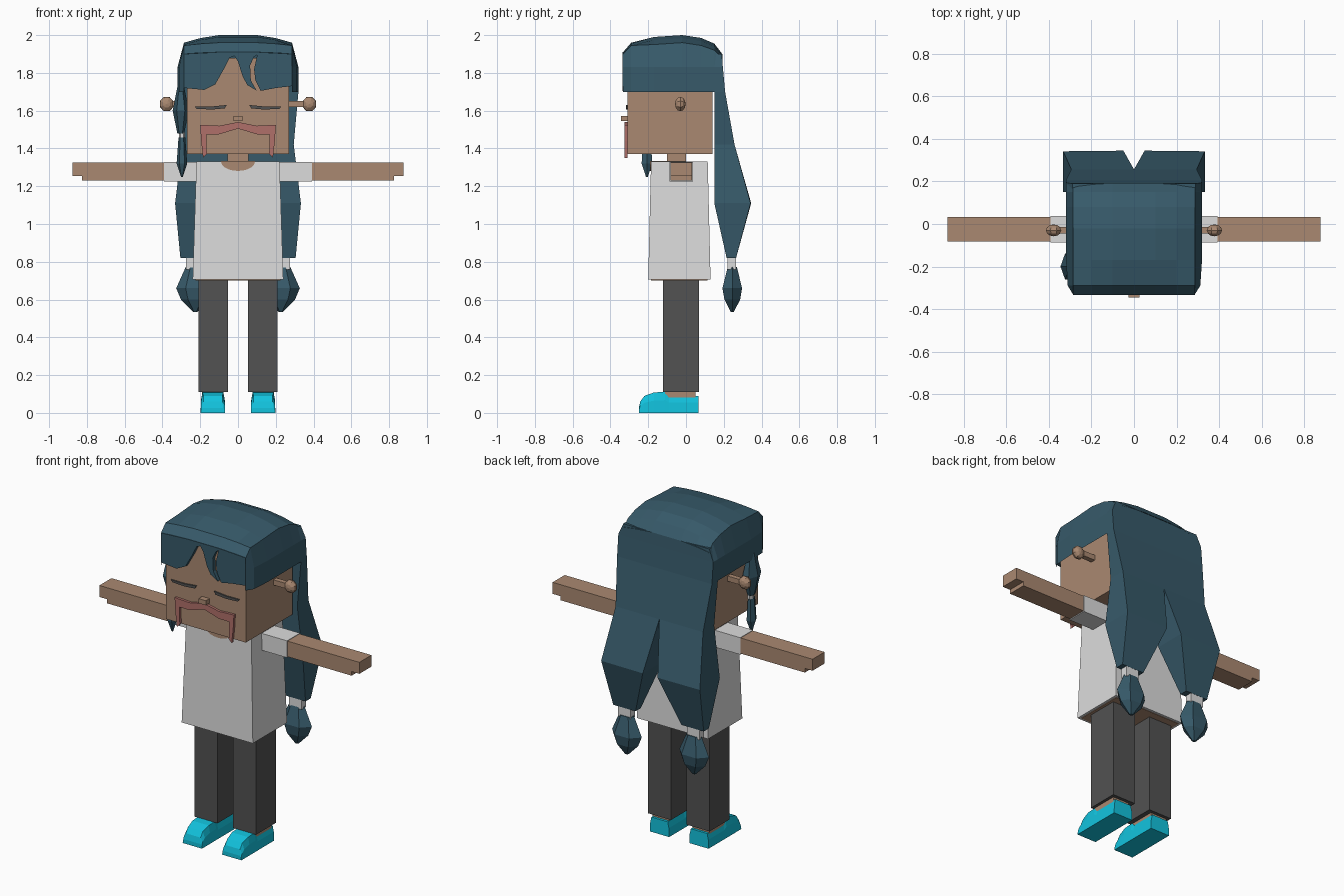
import bpy
import bmesh
from math import cos, sin, pi
from mathutils import Matrix

if "Cube" in bpy.data.objects:
    bpy.data.objects.remove(bpy.data.objects["Cube"])


def material(name, rgb):
    lin = [(c / 255 / 12.92) if c < 11 else ((c / 255 + 0.055) / 1.055) ** 2.4 for c in rgb]
    m = bpy.data.materials.new(name)
    m.use_nodes = True
    m.diffuse_color = (*lin, 1)
    m.node_tree.nodes["Principled BSDF"].inputs["Base Color"].default_value = (*lin, 1)
    return m


SKIN = material("skin", (170, 137, 113))
HAIR = material("dark teal hair", (55, 90, 106))
SHIRT = material("pale grey cloth", (220, 220, 220))
PANTS = material("charcoal", (82, 82, 82))
SHOE = material("cyan", (18, 195, 222))
STACHE = material("dusty pink", (176, 112, 106))


def mesh(name, verts, faces, mat):
    bm = bmesh.new()
    vs = [bm.verts.new(v) for v in verts]
    for f in faces:
        bm.faces.new([vs[i] for i in f])
    bmesh.ops.recalc_face_normals(bm, faces=bm.faces)
    me = bpy.data.meshes.new(name)
    bm.to_mesh(me)
    bm.free()
    me.materials.append(mat)
    ob = bpy.data.objects.new(name, me)
    bpy.context.collection.objects.link(ob)
    return ob


def loft(name, rings, mat):
    """Skin a list of equal-length rings and cap both ends."""
    n = len(rings[0])
    verts = [p for r in rings for p in r]
    faces = [(k * n + i, k * n + (i + 1) % n, (k + 1) * n + (i + 1) % n, (k + 1) * n + i)
             for k in range(len(rings) - 1) for i in range(n)]
    last = (len(rings) - 1) * n
    faces += [tuple(range(n)), tuple(range(last, last + n))]
    return mesh(name, verts, faces, mat)


def rect(x0, x1, y0, y1, z):
    return [(x0, y0, z), (x1, y0, z), (x1, y1, z), (x0, y1, z)]


def box(name, x0, x1, y0, y1, z0, z1, mat):
    return loft(name, [rect(x0, x1, y0, y1, z0), rect(x0, x1, y0, y1, z1)], mat)


def plate(name, outline, y0, y1, mat):
    """Extrude an x-z outline along y."""
    return loft(name, [[(x, y, z) for x, z in outline] for y in (y0, y1)], mat)


def bead(name, cx, cy, rows, mat, n=6):
    """Stack of n-sided ellipses: rows hold z, x radius, y radius."""
    return loft(name, [[(cx + rx * cos(2 * pi * i / n), cy + ry * sin(2 * pi * i / n), z)
                        for i in range(n)] for z, rx, ry in rows], mat)


# Head, neck and shirt
box("head", -.27, .27, -.31, .14, 1.37, 1.88, SKIN)
box("neck", -.055, .055, -.1, 0, 1.28, 1.38, SKIN)
loft("shirt", [rect(-.24, .24, -.2, .13, .705), rect(-.22, .22, -.185, .115, 1.33)], SHIRT)
box("torso_underside", -.225, .225, -.185, .115, .702, .71, SKIN)
plate("neckline", [(.09 * cos(pi + pi * i / 10), 1.331 + .05 * sin(pi + pi * i / 10))
                   for i in range(11)], -.191, -.184, SKIN)
box("collar_opening", -.09, .09, -.19, 0, 1.328, 1.333, SKIN)

# Face
box("nose", -.025, .025, -.345, -.31, 1.545, 1.573, SKIN)
half = [(0, 1.54), (.1, 1.52), (.2, 1.525), (.195, 1.44), (.185, 1.35), (.165, 1.37),
        (.168, 1.475), (.1, 1.475)]
plate("moustache", half + [(0, 1.505)] + [(-x, z) for x, z in half[:0:-1]], -.325, -.309, STACHE)

for s, side in ((1, "left"), (-1, "right")):
    plate(side + "_eye", [(s * x, z) for x, z in
          ((.06, 1.63), (.14, 1.622), (.23, 1.623), (.22, 1.61), (.14, 1.606), (.07, 1.612))],
          -.318, -.309, PANTS)

    # Ears on short stalks
    box(side + "_ear_stalk", s * .26, s * .36, -.045, -.015, 1.62, 1.652, SKIN)
    ear = mesh(side + "_ear", [], [], SKIN)
    bm = bmesh.new()
    bmesh.ops.create_uvsphere(bm, u_segments=8, v_segments=6, radius=1,
                              matrix=Matrix.Translation((s * .378, -.03, 1.635))
                              @ Matrix.Diagonal((.039, .028, .041, 1))
                              @ Matrix.Rotation(pi / 2, 4, "X") @ Matrix.Rotation(pi / 8, 4, "Z"))
    bm.to_mesh(ear.data)
    bm.free()

    # Arms with a stepped fingertip
    box(side + "_sleeve", s * .2, s * .392, -.087, .037, 1.225, 1.328, SHIRT)
    plate(side + "_arm", [(s * x, z) for x, z in
          ((.38, 1.23), (.825, 1.23), (.825, 1.255), (.877, 1.255), (.877, 1.325), (.38, 1.325))],
          -.083, .033, SKIN)

    # Legs and shoes
    box(side + "_leg", s * .052, s * .208, -.123, .07, .11, .705, PANTS)
    box(side + "_ankle", s * .08, s * .19, -.11, .05, .07, .112, SKIN)
    shoe = [(.065, .09, .055), (-.09, .09, .055), (-.11, .112, .055), (-.17, .108, .055),
            (-.22, .09, .05), (-.242, .06, .05), (-.25, .025, .055)]
    c = s * .133
    loft(side + "_shoe", [[(c - .065, y, 0), (c + .065, y, 0), (c + .063, y, z * .6),
                           (c + w, y, z), (c - w, y, z), (c - .063, y, z * .6)]
                          for y, z, w in shoe], SHOE)

    # Back hair, one tail per side
    rows = [(1.9, 0, .29, .12, .19, .19), (1.83, 0, .32, .13, .195, .195),
            (1.7, 0, .32, .15, .207, .207), (1.42, 0, .295, .15, .257, .257),
            (1.11, .05, .333, .15, .345, .342), (.82, .155, .305, .215, .265, .265)]
    loft(side + "_hair_tail", [[(s * a, f, z), (s * b, f, z), (s * b, k2, z), (s * a, k, z)]
                               for z, a, b, f, k, k2 in rows], HAIR)
    box(side + "_hair_tie", s * .19, s * .275, .22, .264, .76, .825, SHIRT)
    bead(side + "_hair_tip", s * .227, .245,
         [(.772, .05, .028), (.66, .1, .06), (.6, .075, .048), (.535, .012, .01)], HAIR)

# Hair cap: rows run front to back, holding y, half width, crown height, shoulder drop
cap = [(-.333, .285, 1.91, .01), (-.29, .312, 1.96, .015), (-.17, .32, 1.99, .04),
       (-.02, .32, 2.0, .04), (.08, .32, 1.985, .04), (.15, .32, 1.955, .035),
       (.192, .32, 1.9, .02)]
verts = []
for y, w, h, d in cap:
    right = [(w, y, 1.70), (w, y, 1.83), (.286, y, h - d), (.2, y, h - d * .4), (.1, y, h)]
    verts += right + [(-x, y, z) for x, y, z in right[::-1]]
mesh("hair_cap", verts, [(r * 10 + i, r * 10 + i + 1, r * 10 + i + 11, r * 10 + i + 10)
                         for r in range(len(cap) - 1) for i in range(9)], HAIR)

# Fringe with a parting and a narrow curved slit
plate("fringe", [(-.285, 1.9), (-.1, 1.91), (.1, 1.91), (.285, 1.9), (.285, 1.73), (.2, 1.72),
                 (.12, 1.705), (.092, 1.76), (.085, 1.82), (.102, 1.895), (.085, 1.885),
                 (.064, 1.84), (.068, 1.76), (.098, 1.707), (.05, 1.735), (.025, 1.78),
                 (0, 1.86), (-.02, 1.89), (-.045, 1.88), (-.075, 1.82), (-.12, 1.74),
                 (-.18, 1.71), (-.285, 1.72)], -.335, -.312, HAIR)

# Braided lock hanging by the right cheek
bead("side_lock", -.303, -.2, [(1.74, .015, .03), (1.6, .043, .07), (1.48, .018, .03)], HAIR)
bead("side_lock_tie", -.297, -.2, [(1.485, .016, .025), (1.455, .016, .025)], SHIRT)
bead("side_lock_tip", -.297, -.207, [(1.457, .018, .025), (1.32, .028, .032),
                                     (1.25, .005, .006)], HAIR)
